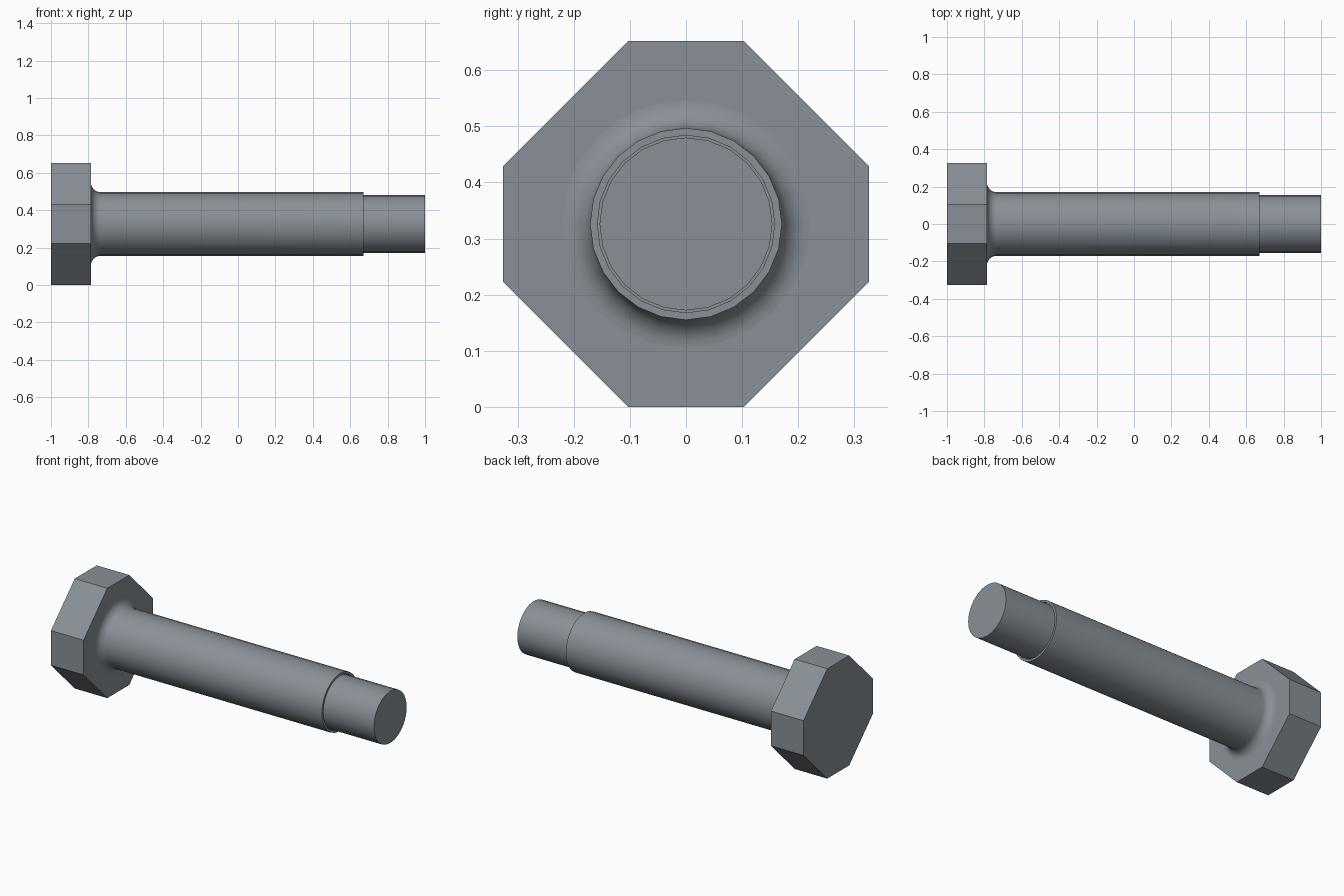
import bpy, bmesh
from math import sin, cos, pi, radians

if "Cube" in bpy.data.objects:
    bpy.data.objects.remove(bpy.data.objects["Cube"])

CZ = 0.326       # height of the bolt axis
SIDES = 24
HEAD_X = -0.786  # inner face of the head

steel = bpy.data.materials.new("dark_steel")
steel.diffuse_color = (0.25, 0.28, 0.31, 1)
steel.use_nodes = True
steel.node_tree.nodes["Principled BSDF"].inputs["Base Color"].default_value = steel.diffuse_color


def loft(name, rings, close_start, close_end):
    """Join equal-length rings of points along x into one skin."""
    bm = bmesh.new()
    loops = [[bm.verts.new(p) for p in ring] for ring in rings]
    n = len(loops[0])
    for a, b in zip(loops, loops[1:]):
        for i in range(n):
            j = (i + 1) % n
            bm.faces.new((a[i], a[j], b[j], b[i]))
    if close_start:
        bm.faces.new(loops[0][::-1])
    if close_end:
        bm.faces.new(loops[-1])
    bmesh.ops.recalc_face_normals(bm, faces=bm.faces[:])
    mesh = bpy.data.meshes.new(name)
    bm.to_mesh(mesh)
    bm.free()
    mesh.materials.append(steel)
    obj = bpy.data.objects.new(name, mesh)
    bpy.context.collection.objects.link(obj)
    return obj


def circle(x, r):
    return [(x, r * cos(2 * pi * i / SIDES), CZ + r * sin(2 * pi * i / SIDES))
            for i in range(SIDES)]


# Octagonal head, cut-corner square with long diagonals
h, c = 0.326, 0.103
octagon = [(h, -c), (h, c), (c, h), (-c, h), (-h, c), (-h, -c), (-c, -h), (c, -h)]
loft("bolt_head", [[(x, y, CZ + z) for y, z in octagon] for x in (-1.0, HEAD_X)],
     True, True)

# Shank: flared fillet under the head, main body, shoulder with a fine
# ring groove, narrower tip
R, F = 0.171, 0.05
profile = [(HEAD_X + F * (1 - cos(t)), R + F * (1 - sin(t)))
           for t in [pi / 2 * k / 8 for k in range(9)]]
profile += [(0.67, R), (0.67, 0.158), (0.66, 0.158), (0.66, 0.154), (1.0, 0.154)]
shank = loft("bolt_shank", [circle(x, r) for x, r in profile], False, True)

bpy.ops.object.select_all(action='DESELECT')
shank.select_set(True)
bpy.context.view_layer.objects.active = shank
bpy.ops.object.shade_smooth_by_angle(angle=radians(30))
